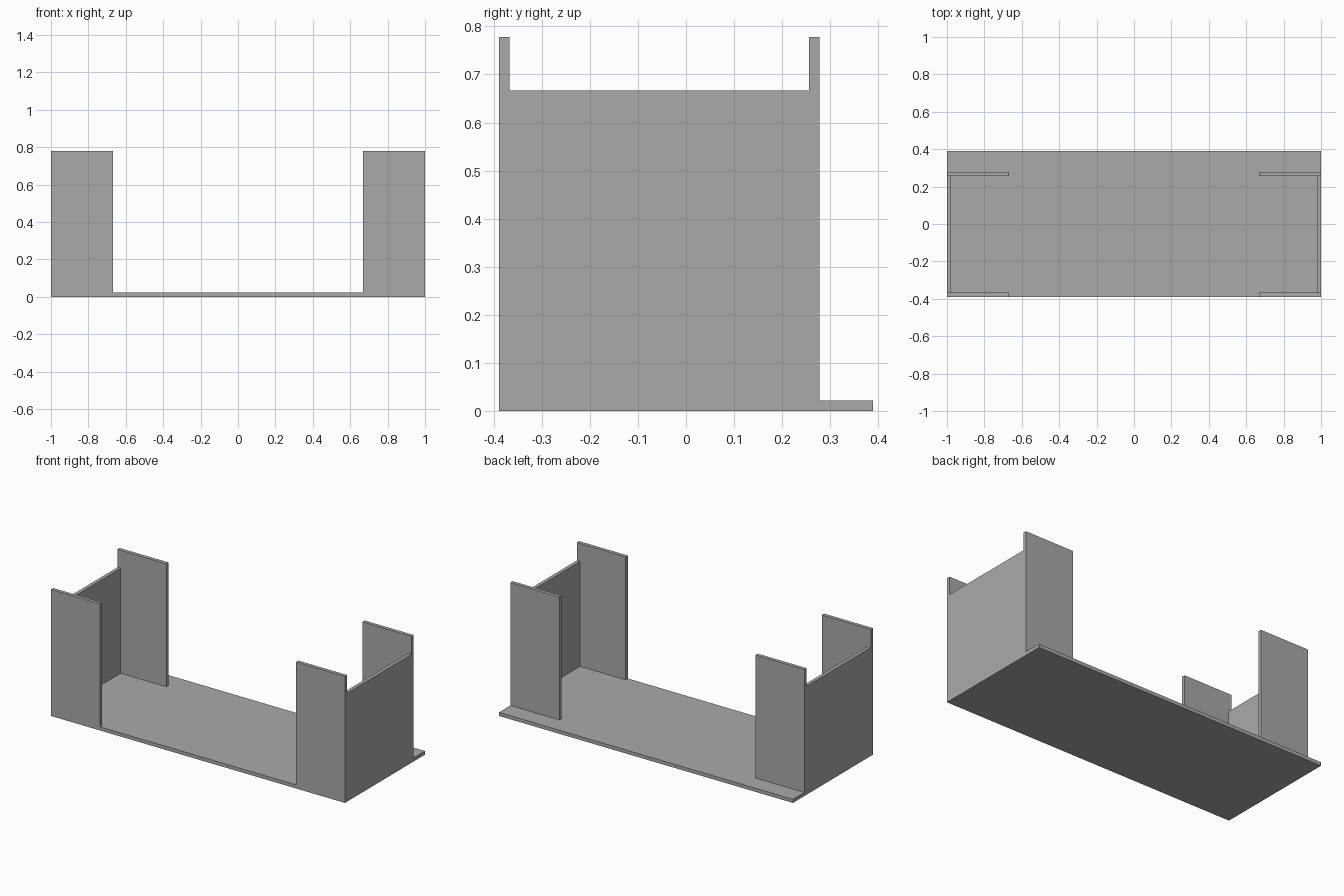
import bpy

cube = bpy.data.objects.get("Cube")
if cube:
    bpy.data.objects.remove(cube, do_unlink=True)

# Single plain grey finish
grey = bpy.data.materials.new("plain_grey")
grey.use_nodes = True
colour = (0.4, 0.4, 0.4, 1)
grey.diffuse_color = colour
grey.node_tree.nodes["Principled BSDF"].inputs["Base Color"].default_value = colour

T = 0.022            # board thickness
HALF_DEPTH = 0.389   # base half depth
BACK = 0.278         # rear face of the back panels
TALL, LOW = 0.778, 0.667
INNER = 0.667        # inner edge of the front and back panels


def board(name, low, high):
    """Flat-faced box between two opposite corners."""
    centre = [(a + b) / 2 for a, b in zip(low, high)]
    bpy.ops.mesh.primitive_cube_add(size=1, location=centre)
    obj = bpy.context.object
    obj.name = name
    obj.scale = [b - a for a, b in zip(low, high)]
    bpy.ops.object.transform_apply(location=False, rotation=False, scale=True)
    obj.data.materials.append(grey)
    return obj


# Base board
board("base_board", (-1, -HALF_DEPTH, 0), (1, HALF_DEPTH, T))

# Upright panels at both ends
for side, s in (("left", 1), ("right", -1)):
    def upright(name, x_in, y0, y1, top):
        x0, x1 = sorted((s * x_in, s))
        board(f"{side}_{name}", (x0, y0, T), (x1, y1, top))

    upright("front_panel", INNER, -HALF_DEPTH, -HALF_DEPTH + T, TALL)
    upright("back_panel", INNER, BACK - T, BACK, TALL)
    upright("end_panel", 1 - T, -HALF_DEPTH + T, BACK - T, LOW)
